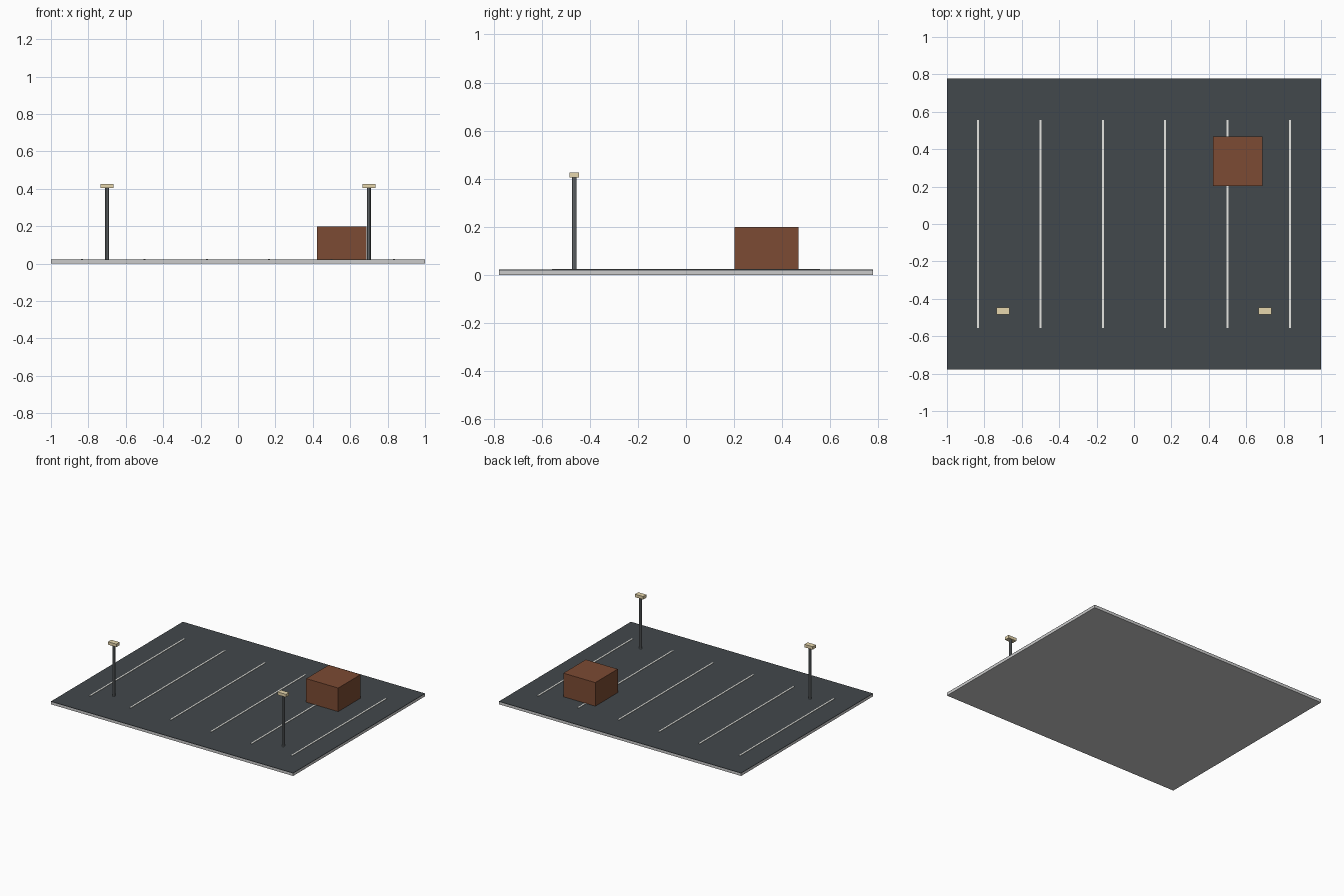
import bpy

if "Cube" in bpy.data.objects:
    bpy.data.objects.remove(bpy.data.objects["Cube"])


def material(name, color):
    m = bpy.data.materials.new(name)
    m.diffuse_color = (*color, 1)
    m.use_nodes = True
    m.node_tree.nodes["Principled BSDF"].inputs["Base Color"].default_value = m.diffuse_color
    return m


ASPHALT = material("asphalt", (0.055, 0.065, 0.072))
PAINT = material("line_paint", (0.8, 0.8, 0.76))
BRICK = material("brick", (0.2, 0.07, 0.033))
METAL = material("pole_metal", (0.2, 0.22, 0.23))
LAMP = material("lamp", (0.8, 0.68, 0.42))


def box(name, x, y, z, mat=None):
    """Box from (min, max) ranges on each axis."""
    ranges = (x, y, z)
    bpy.ops.mesh.primitive_cube_add(size=1, location=[(a + b) / 2 for a, b in ranges])
    ob = bpy.context.object
    ob.name = name
    ob.scale = [b - a for a, b in ranges]
    bpy.ops.object.transform_apply(location=False, rotation=False, scale=True)
    if mat:
        ob.data.materials.append(mat)
    return ob


# Ground slab with asphalt surface
GROUND = 0.022
box("ground_slab", (-1, 1), (-0.778, 0.778), (0, 0.019))
box("asphalt_surface", (-1, 1), (-0.778, 0.778), (0.019, GROUND), ASPHALT)

# Painted stall lines
for i in range(6):
    x = -5 / 6 + i / 3
    box(f"stall_line_{i + 1}", (x - 0.0055, x + 0.0055), (-0.557, 0.557),
        (GROUND - 0.001, GROUND + 0.003), PAINT)

# Small brick building
box("building", (0.422, 0.686), (0.202, 0.467), (GROUND, 0.198), BRICK)

# Lamp posts
Y = -0.465
for side, x in (("left", -0.7), ("right", 0.7)):
    bpy.ops.mesh.primitive_cylinder_add(vertices=8, radius=0.01, depth=0.386,
                                        location=(x, Y, GROUND + 0.193))
    pole = bpy.context.object
    pole.name = f"lamp_pole_{side}"
    pole.data.materials.append(METAL)
    box(f"lamp_head_{side}", (x - 0.034, x + 0.034), (Y - 0.019, Y + 0.019),
        (0.404, 0.426), LAMP)
